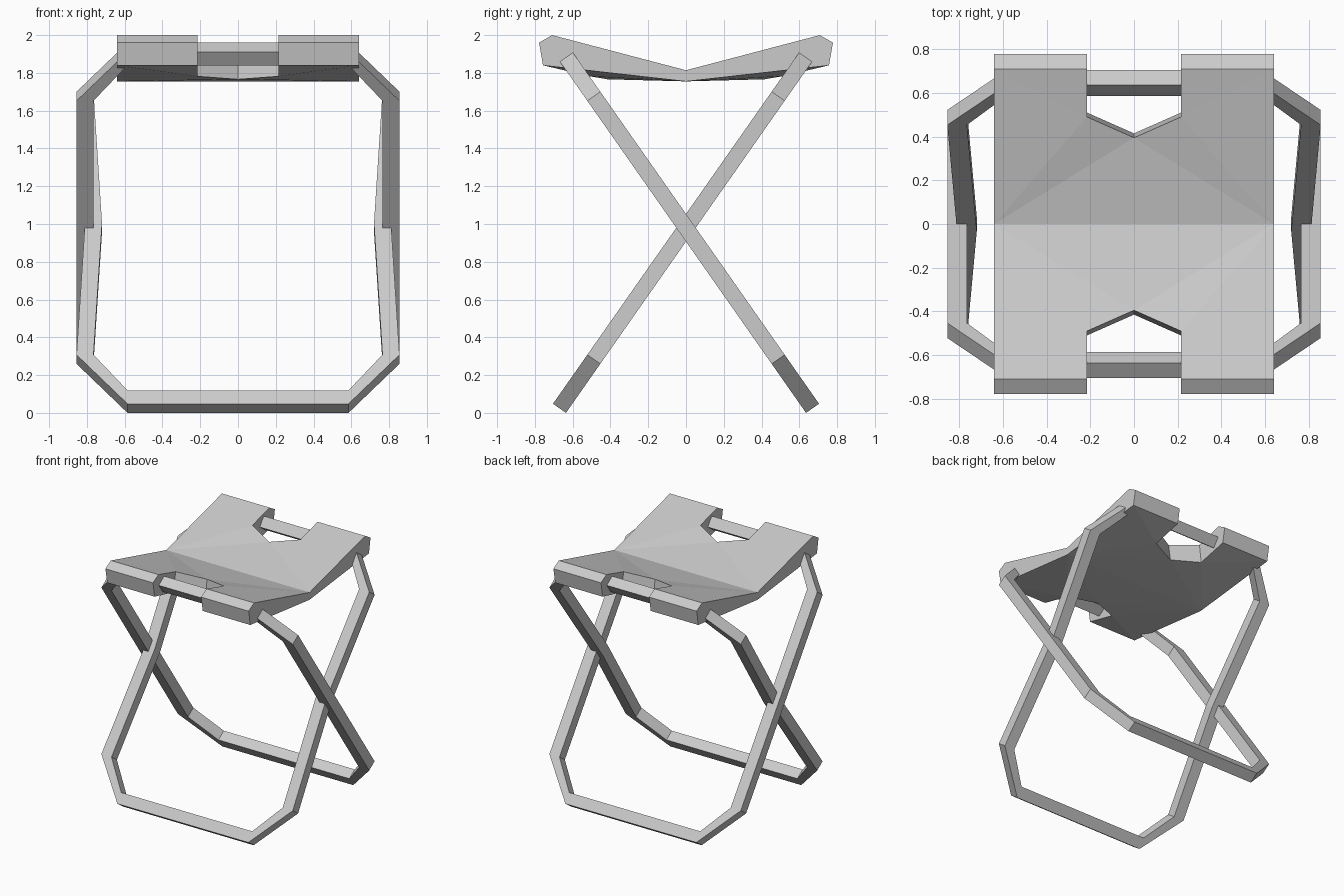
import bpy, bmesh
from mathutils import Vector

cube = bpy.data.objects.get("Cube")
if cube:
    bpy.data.objects.remove(cube, do_unlink=True)

# Single grey finish
grey = bpy.data.materials.new("plain_grey")
grey.use_nodes = True
colour = (0.6, 0.6, 0.6, 1)
grey.diffuse_color = colour
grey.node_tree.nodes["Principled BSDF"].inputs["Base Color"].default_value = colour


def make_object(name, bm):
    bmesh.ops.recalc_face_normals(bm, faces=bm.faces)
    mesh = bpy.data.meshes.new(name)
    bm.to_mesh(mesh)
    bm.free()
    mesh.materials.append(grey)
    obj = bpy.data.objects.new(name, mesh)
    bpy.context.collection.objects.link(obj)
    return obj


def full_loop(quarter):
    """Mirror a quarter outline (top bar to waist) into a closed loop."""
    right = quarter + [(x, -s) for x, s in reversed(quarter[:-1])]
    return right + [(-x, s) for x, s in reversed(right)]


def leg_frame(name, side, pinch):
    """Flat eight-sided loop leaning across the stool."""
    along = Vector((0, side * 0.574, -0.819))
    normal = Vector((0, side * 0.819, 0.574)) * 0.042
    centre = Vector((0, 0, 0.98))
    outer = full_loop([(0.585, 1.167), (0.855, 0.85), (0.855 - pinch, 0)])
    inner = full_loop([(0.585, 1.08), (0.765, 0.85), (0.765 - pinch, 0)])
    bm = bmesh.new()
    rings = []
    for outline, lift in ((outer, 1), (inner, 1), (inner, -1), (outer, -1)):
        rings.append([bm.verts.new(centre + Vector((x, 0, 0)) + along * s + normal * lift)
                      for x, s in outline])
    n = len(outer)
    for k in range(4):
        a, b = rings[k], rings[(k + 1) % 4]
        for i in range(n):
            j = (i + 1) % n
            bm.faces.new((a[i], a[j], b[j], b[i]))
    return make_object(name, bm)


leg_frame("inner_leg_frame", -1, 0.045)
leg_frame("outer_leg_frame", 1, 0)

# Sling seat: one quarter, mirrored; upper case is the top, lower case the underside
points = {
    "O": (0, 0, 1.814), "A": (0.64, 0, 1.814), "B": (0.64, 0.709, 2.0),
    "C": (0.215, 0.709, 2.0), "D": (0.215, 0.49, 1.94), "E": (0, 0.395, 1.90),
    "P": (0.64, 0.778, 1.96), "Q": (0.215, 0.778, 1.96),
    "o": (0, 0, 1.755), "a": (0.64, 0, 1.755), "b": (0.64, 0.757, 1.84),
    "c": (0.215, 0.757, 1.84), "d": (0.215, 0.51, 1.782), "e": (0, 0.415, 1.766),
}
bm = bmesh.new()
verts = {key: bm.verts.new(co) for key, co in points.items()}
top = ["ABD", "BCD", "ADE", "AEO"]
underside = [f[::-1].lower() for f in top]
edges = ["BPQC", "PbcQ", "AabPB", "CQcdD", "DdeE"]
for face in top + underside + edges:
    bm.faces.new([verts[key] for key in face])
seat = make_object("sling_seat", bm)
mirror = seat.modifiers.new("mirror", "MIRROR")
mirror.use_axis = (True, True, False)
